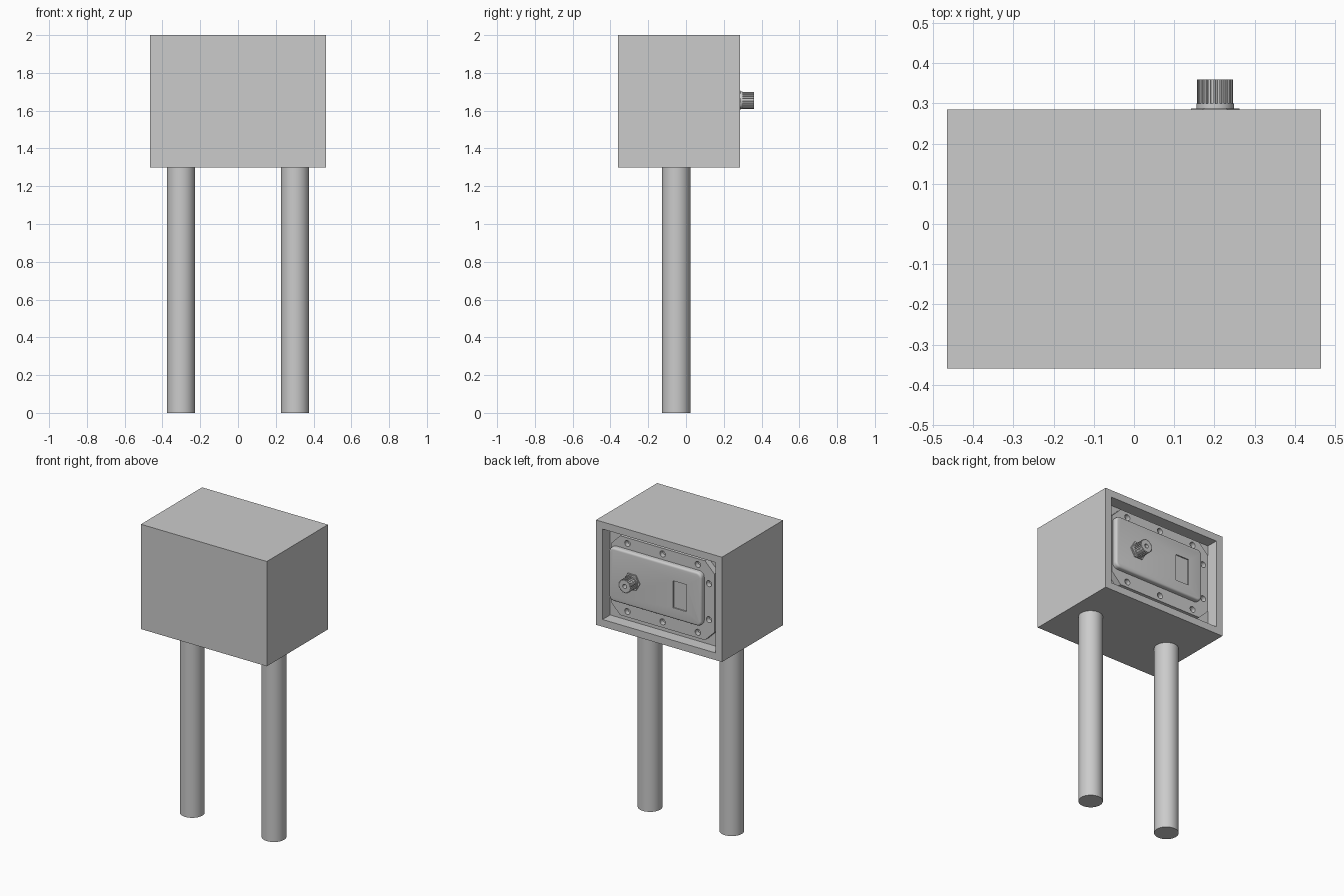
import bpy, bmesh, math
from mathutils import Matrix, Vector

scene = bpy.context.scene
if "Cube" in bpy.data.objects:
    bpy.data.objects.remove(bpy.data.objects["Cube"])

gray = bpy.data.materials.new("plain_gray")
gray.use_nodes = True
COLOR = (0.6, 0.6, 0.6, 1)
gray.diffuse_color = COLOR
gray.node_tree.nodes["Principled BSDF"].inputs["Base Color"].default_value = COLOR


def finish(bm, name, smooth=False):
    bmesh.ops.recalc_face_normals(bm, faces=bm.faces)
    mesh = bpy.data.meshes.new(name)
    bm.to_mesh(mesh)
    bm.free()
    obj = bpy.data.objects.new(name, mesh)
    scene.collection.objects.link(obj)
    mesh.materials.append(gray)
    if smooth:
        bpy.ops.object.select_all(action="DESELECT")
        obj.select_set(True)
        bpy.context.view_layer.objects.active = obj
        bpy.ops.object.shade_smooth_by_angle(angle=math.radians(35))
    return obj


def box_bm(low, high):
    low, high = Vector(low), Vector(high)
    bm = bmesh.new()
    bmesh.ops.create_cube(bm, size=1, matrix=Matrix.Translation((low + high) / 2)
                          @ Matrix.Diagonal((*(high - low), 1)))
    return bm


def prism_bm(points, y0, y1):
    """Extrude an outline in the XZ plane from y0 to y1."""
    bm = bmesh.new()
    face = bm.faces.new([bm.verts.new((x, y0, z)) for x, z in points])
    new = bmesh.ops.extrude_face_region(bm, geom=[face])["geom"]
    verts = [v for v in new if isinstance(v, bmesh.types.BMVert)]
    bmesh.ops.translate(bm, verts=verts, vec=(0, y1 - y0, 0))
    return bm


def circle(x, z, radius, sides):
    return [(x + radius * math.cos(math.tau * i / sides),
             z + radius * math.sin(math.tau * i / sides)) for i in range(sides)]


def cut(obj, cutters):
    """Subtract each cutter, bake the result and drop the cutters."""
    for cutter in cutters:
        cutter.hide_render = True
        mod = obj.modifiers.new("cut", "BOOLEAN")
        mod.operation, mod.solver, mod.object = "DIFFERENCE", "EXACT", cutter
    bpy.context.view_layer.update()
    baked = bpy.data.meshes.new_from_object(
        obj.evaluated_get(bpy.context.evaluated_depsgraph_get()))
    obj.modifiers.clear()
    obj.data = baked
    for cutter in cutters:
        bpy.data.objects.remove(cutter)


BACK = 0.285       # rear plane of the housing
PLATE = 0.247      # rear surface of the mounting plate
MID = 1.656        # height of the panel centre

# Housing with a shallow rear recess
bm = box_bm((-0.465, -0.36, 1.3), (0.465, BACK, 2))
rear = max(bm.faces, key=lambda f: f.calc_center_median().y)
bmesh.ops.inset_region(bm, faces=[rear], thickness=0.068)
walls = bmesh.ops.extrude_discrete_faces(bm, faces=[rear])["faces"]
bmesh.ops.translate(bm, verts=walls[0].verts, vec=(0, -0.08, 0))
finish(bm, "housing")

# Legs
for side, name in ((1, "left_leg"), (-1, "right_leg")):
    bm = bmesh.new()
    bmesh.ops.create_cone(bm, cap_ends=True, segments=48, radius1=0.075, radius2=0.075,
                          depth=1.3, matrix=Matrix.Translation((side * 0.302, -0.052, 0.65)))
    finish(bm, name, True)

# Mounting plate with chamfered corners and screw holes
w, h, c = 0.383, 0.265, 0.07
outline = [(w, c - h), (w, h - c), (w - c, h), (c - w, h),
           (-w, h - c), (-w, c - h), (c - w, -h), (w - c, -h)]
plate = finish(prism_bm([(x, MID + z) for x, z in outline], 0.205, PLATE), "mounting_plate")
spots = [(x, s * 0.227) for x in (-0.26, 0, 0.26) for s in (-1, 1)]
spots += [(-0.343, s * 0.12) for s in (-1, 1)]
cut(plate, [finish(prism_bm(circle(x, MID + z, 0.02, 24), 0.215, 0.3), "hole_cutter")
            for x, z in spots])

# Raised cover with rounded edges and a shallow rectangular pocket
FRONT = 0.28
bm = box_bm((-0.308, 0.215, 1.487), (0.376, FRONT, 1.845))
along = [e for e in bm.edges if abs(e.verts[0].co.y - e.verts[1].co.y) > 0.01]
bmesh.ops.bevel(bm, geom=along, offset=0.035, segments=6, affect="EDGES", profile=0.5)
rim = [e for e in bm.edges if all(v.co.y > FRONT - 0.001 for v in e.verts)]
bmesh.ops.bevel(bm, geom=rim, offset=0.014, segments=4, affect="EDGES", profile=0.5)
cover = finish(bm, "cover", True)
cut(cover, [finish(box_bm((-0.2, FRONT - 0.008, 1.563), (-0.1, 0.32, 1.743)), "pocket_cutter")])

# Connector flange and collar
KX, KZ = 0.202, 1.655
finish(prism_bm(circle(KX, KZ, 0.06, 6), 0.27, 0.288), "connector_nut")
finish(prism_bm(circle(KX, KZ, 0.047, 48), 0.27, 0.3), "connector_collar", True)

# Knurled cap with a centre bore
TEETH = 24
ring = []
for i in range(TEETH):
    for step, radius in ((0, 0.045), (0.5, 0.045), (0.55, 0.04), (0.95, 0.04)):
        a = math.tau * (i + step) / TEETH
        ring.append((KX + radius * math.cos(a), KZ + radius * math.sin(a)))
cap = finish(prism_bm(ring, 0.295, 0.36), "knurled_cap")
cut(cap, [finish(prism_bm(circle(KX, KZ, 0.014, 24), 0.32, 0.4), "bore_cutter")])
